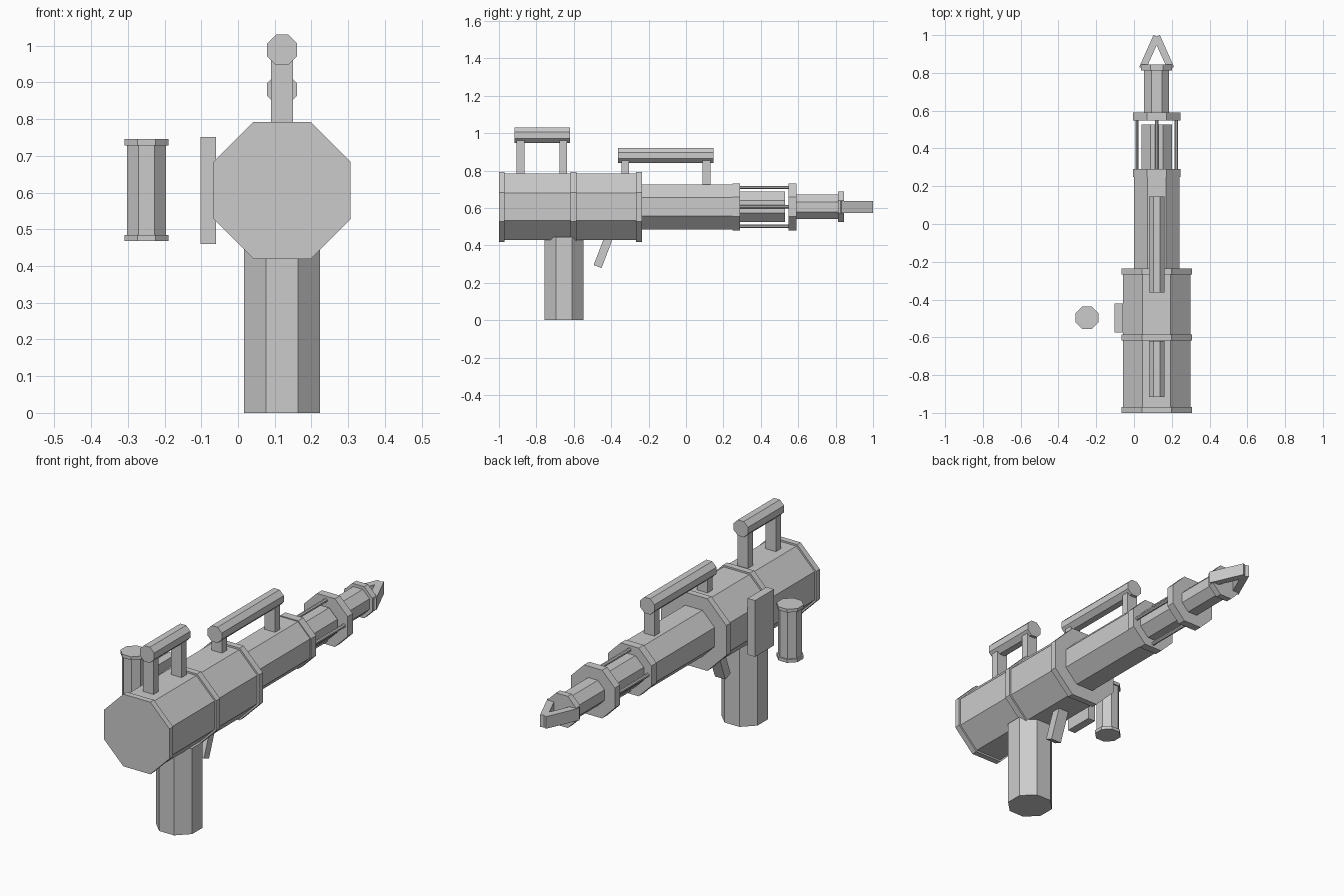
import bpy, bmesh, math
from mathutils import Vector, Matrix

if "Cube" in bpy.data.objects:
    bpy.data.objects.remove(bpy.data.objects["Cube"])

CX, CZ = 0.12, 0.606      # main barrel axis


def finish(name, bm):
    bmesh.ops.recalc_face_normals(bm, faces=bm.faces)
    me = bpy.data.meshes.new(name)
    bm.to_mesh(me)
    bm.free()
    ob = bpy.data.objects.new(name, me)
    bpy.context.collection.objects.link(ob)
    return ob


def octagon(name, center, apothem, length, axis='Y'):
    """Eight-sided closed cylinder with flats facing the axes."""
    bm = bmesh.new()
    r = apothem / math.cos(math.pi / 8)
    m = Matrix.Translation(center)
    if axis == 'Y':
        m = m @ Matrix.Rotation(math.pi / 2, 4, 'X')
    m = m @ Matrix.Rotation(math.pi / 8, 4, 'Z')
    bmesh.ops.create_cone(bm, cap_ends=True, segments=8, radius1=r, radius2=r,
                          depth=length, matrix=m)
    return finish(name, bm)


def along(name, y0, y1, apothem, x=CX, z=CZ):
    return octagon(name, (x, (y0 + y1) / 2, z), apothem, y1 - y0)


def upright(name, x, y, z0, z1, apothem):
    return octagon(name, (x, y, (z0 + z1) / 2), apothem, z1 - z0, 'Z')


def box(name, center, size, rot=None):
    bm = bmesh.new()
    m = Matrix.Translation(center)
    if rot:
        m = m @ Matrix.Rotation(rot[0], 4, rot[1])
    bmesh.ops.create_cube(bm, size=1, matrix=m @ Matrix.Diagonal((*size, 1)))
    return finish(name, bm)


# Main body with three raised bands
along("body", -0.99, -0.24, 0.178)
for i, (a, b) in enumerate([(-1.0, -0.97), (-0.618, -0.585), (-0.268, -0.235)]):
    along(f"body_band_{i}", a, b, 0.187)

# Barrel, open rod cage and inner barrel
along("barrel", -0.25, 0.27, 0.12)
for i, (a, b) in enumerate([(0.248, 0.29), (0.548, 0.59)]):
    along(f"cage_ring_{i}", a, b, 0.125)
along("inner_barrel", 0.28, 0.528, 0.081)
for i in range(4):
    t = i * math.pi / 2
    along(f"cage_rod_{i}", 0.27, 0.57, 0.009,
          CX + 0.104 * math.cos(t), CZ + 0.104 * math.sin(t))

# Front barrel and flange
along("front_barrel", 0.57, 0.83, 0.066)
along("muzzle_flange", 0.812, 0.845, 0.082)

# Two slanted prongs meeting at the tip
tilt, prong_len, prong_w = math.radians(24), 0.185, 0.037
for side, name in ((-1, "left_prong"), (1, "right_prong")):
    d = Vector((-side * math.sin(tilt), math.cos(tilt), 0))
    inward = Vector((-side * math.cos(tilt), -math.sin(tilt), 0))
    corner = Vector((CX + side * 0.017, 1.0, CZ))
    box(name, corner - d * prong_len / 2 + inward * prong_w / 2,
        (prong_w, prong_len, 0.063), (side * tilt, 'Z'))

# Carry handles: octagonal bar on two posts
for name, y0, y1, z, posts, base in (
        ("rear_handle", -0.917, -0.62, 0.989, (-0.885, -0.656), 0.77),
        ("front_handle", -0.363, 0.146, 0.881, (-0.325, 0.11), 0.71)):
    along(name + "_bar", y0, y1, 0.041, z=z)
    for i, y in enumerate(posts):
        box(f"{name}_post_{i}", (CX, y, (base + z) / 2), (0.06, 0.041, z - base))

# Grip and trigger
upright("grip", CX, -0.652, 0.0, 0.445, 0.104)
box("trigger", (CX, -0.435, 0.385), (0.06, 0.045, 0.21), (math.radians(-21), 'X'))

# Side plate and detached canister
box("side_plate", (-0.081, -0.497, 0.606), (0.043, 0.154, 0.292))
upright("canister", -0.249, -0.497, 0.475, 0.74, 0.053)
for name, z0, z1 in (("canister_base", 0.468, 0.485), ("canister_cap", 0.729, 0.746)):
    upright(name, -0.249, -0.497, z0, z1, 0.06)
